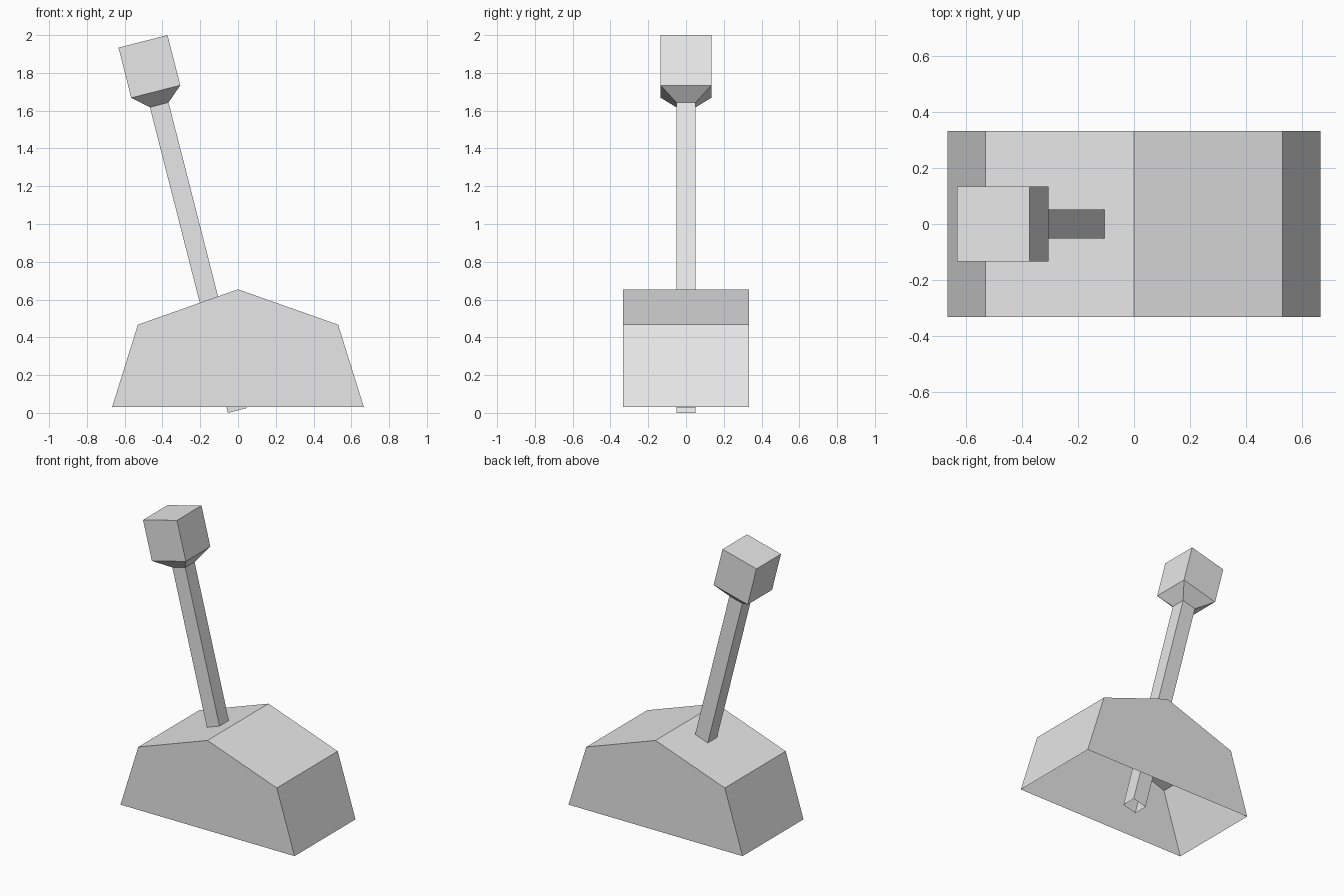
import bpy, bmesh
from mathutils import Matrix, Vector

cube = bpy.data.objects.get("Cube")
if cube:
    bpy.data.objects.remove(cube, do_unlink=True)

grey = bpy.data.materials.new("light_grey")
grey.use_nodes = True
grey.diffuse_color = (0.8, 0.8, 0.8, 1)
grey.node_tree.nodes["Principled BSDF"].inputs["Base Color"].default_value = (0.8, 0.8, 0.8, 1)


def add_object(name, bm):
    bmesh.ops.recalc_face_normals(bm, faces=bm.faces)
    mesh = bpy.data.meshes.new(name)
    bm.to_mesh(mesh)
    bm.free()
    mesh.materials.append(grey)
    obj = bpy.data.objects.new(name, mesh)
    bpy.context.collection.objects.link(obj)
    return obj


def square_loft(name, rings, cap_top):
    """Join square rings given as (half width, height) into one tube."""
    bm = bmesh.new()
    loops = []
    for w, z in rings:
        loops.append([bm.verts.new((sx * w, sy * w, z))
                      for sx, sy in ((-1, -1), (1, -1), (1, 1), (-1, 1))])
    for a, b in zip(loops, loops[1:]):
        for i in range(4):
            j = (i + 1) % 4
            bm.faces.new((a[i], a[j], b[j], b[i]))
    if cap_top:
        bm.faces.new(loops[-1])
    return add_object(name, bm)


# Hollow housing: gabled profile extruded in depth, open underneath
half_depth = 0.333
profile = [(-0.666, 0.032), (-0.53, 0.467), (0, 0.654), (0.53, 0.467), (0.666, 0.032)]
bm = bmesh.new()
front = [bm.verts.new((x, -half_depth, z)) for x, z in profile]
back = [bm.verts.new((x, half_depth, z)) for x, z in profile]
bm.faces.new(front)
bm.faces.new(back[::-1])
for i in range(len(profile) - 1):
    bm.faces.new((front[i], front[i + 1], back[i + 1], back[i]))
add_object("base_housing", bm)

# Leaning lever: open-ended square shaft and a block handle with tapered neck
lean = Matrix.Translation(Vector((-0.004, 0, 0.0125))) @ Matrix.Rotation(-0.25, 4, "Y")
shaft = square_loft("lever_shaft", [(0.051, 0), (0.051, 1.67)], False)
handle = square_loft("lever_handle", [(0.051, 1.67), (0.134, 1.743), (0.134, 2.017)], True)
for part in (shaft, handle):
    part.data.transform(lean)
